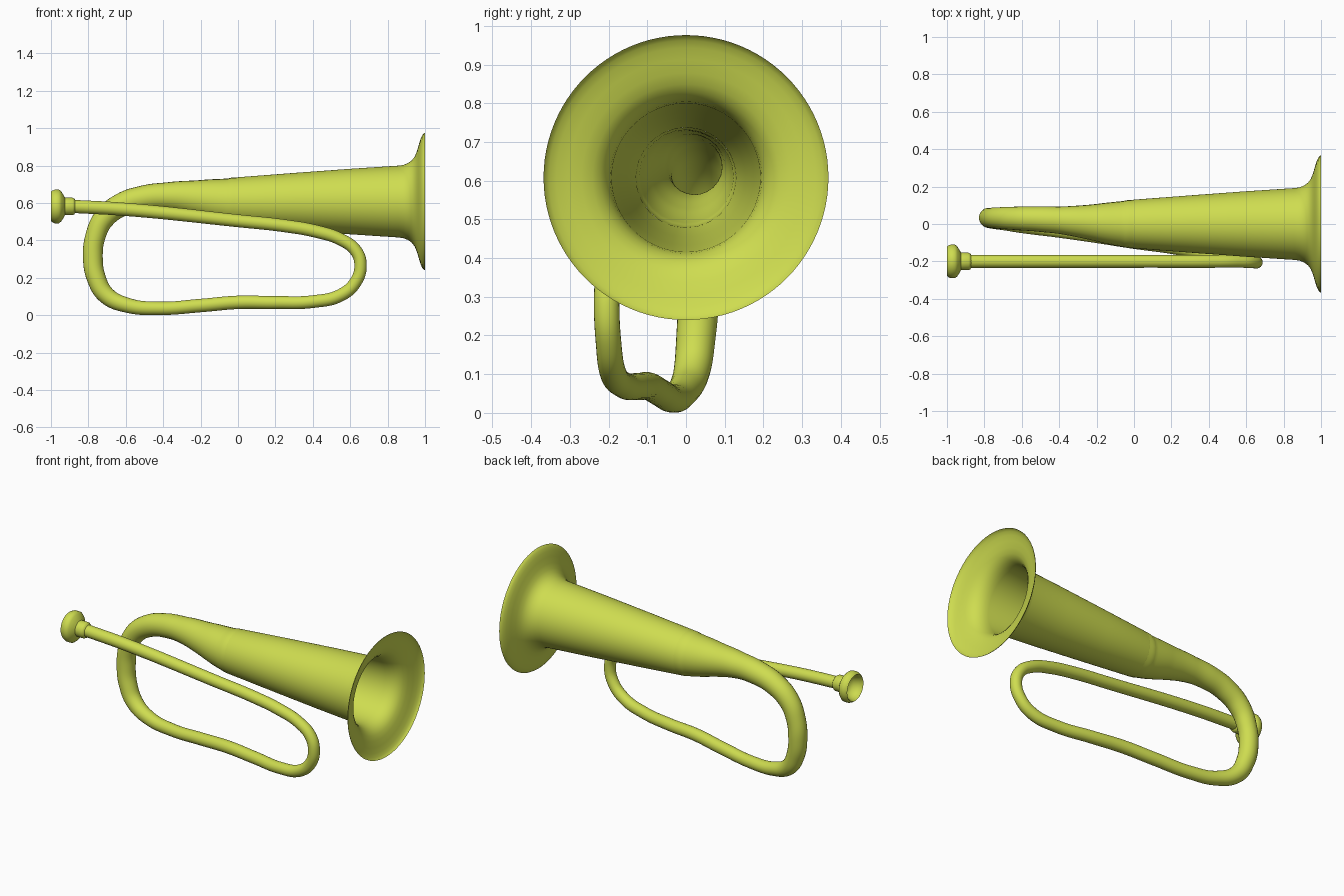
import bpy, bmesh, math

brass = bpy.data.materials.new("yellow_brass")
brass.diffuse_color = (0.62, 0.72, 0.08, 1)


def lathe(name, profile, y, z, sides=64, angle=40):
    """Revolve (x, radius) points around an axis parallel to x."""
    bm = bmesh.new()
    rings = []
    for x, r in profile:
        ring = []
        for i in range(sides):
            a = 2 * math.pi * i / sides
            ring.append(bm.verts.new((x, y + r * math.cos(a), z + r * math.sin(a))))
        rings.append(ring)
    for a, b in zip(rings, rings[1:]):
        for i in range(sides):
            j = (i + 1) % sides
            bm.faces.new((a[i], a[j], b[j], b[i]))
    me = bpy.data.meshes.new(name)
    bm.to_mesh(me)
    bm.free()
    ob = bpy.data.objects.new(name, me)
    bpy.context.collection.objects.link(ob)
    me.materials.append(brass)
    select(ob)
    bpy.ops.object.shade_smooth_by_angle(angle=math.radians(angle))
    return ob


def select(ob):
    bpy.ops.object.select_all(action='DESELECT')
    ob.select_set(True)
    bpy.context.view_layer.objects.active = ob


def pipe(name, points):
    """Smooth tube through (x, y, z, radius) points."""
    cu = bpy.data.curves.new(name, 'CURVE')
    cu.dimensions = '3D'
    cu.bevel_depth = 1
    cu.bevel_resolution = 10
    cu.resolution_u = 10
    sp = cu.splines.new('BEZIER')
    sp.radius_interpolation = 'CARDINAL'
    sp.bezier_points.add(len(points) - 1)
    for bp, (x, y, z, r) in zip(sp.bezier_points, points):
        bp.co = (x, y, z)
        bp.radius = r
        bp.handle_left_type = bp.handle_right_type = 'AUTO'
    cu.materials.append(brass)
    ob = bpy.data.objects.new(name, cu)
    bpy.context.collection.objects.link(ob)
    select(ob)
    bpy.ops.object.convert(target='MESH')
    ob = bpy.context.object
    bpy.ops.object.shade_smooth()
    return ob


# one coiled tube from the mouthpiece, round both bends, widening into the bell
pipe("coiled_tube", [
    (-0.90, -0.20, 0.583, 0.035), (-0.60, -0.20, 0.566, 0.035),
    (0.00, -0.20, 0.505, 0.034), (0.25, -0.20, 0.478, 0.034),
    (0.42, -0.20, 0.448, 0.034), (0.55, -0.20, 0.405, 0.033),
    (0.63, -0.203, 0.345, 0.033), (0.655, -0.205, 0.27, 0.033),
    (0.63, -0.20, 0.18, 0.033), (0.55, -0.19, 0.108, 0.034),
    (0.40, -0.163, 0.073, 0.034), (0.20, -0.125, 0.068, 0.035),
    (0.00, -0.097, 0.069, 0.036), (-0.20, -0.066, 0.052, 0.036),
    (-0.42, -0.035, 0.037, 0.036), (-0.59, -0.01, 0.053, 0.040),
    (-0.705, 0.015, 0.108, 0.047), (-0.758, 0.026, 0.20, 0.051),
    (-0.776, 0.033, 0.31, 0.053), (-0.763, 0.033, 0.42, 0.054),
    (-0.715, 0.032, 0.52, 0.058), (-0.62, 0.030, 0.592, 0.063),
    (-0.50, 0.026, 0.627, 0.068), (-0.36, 0.018, 0.636, 0.077),
    (-0.20, 0.008, 0.624, 0.100), (-0.06, 0.001, 0.610, 0.122),
    (0.00, 0.0, 0.608, 0.130)])

# bell: long cone ending in a wide flare
lathe("bell", [
    (-0.005, 0.129), (0.0, 0.130), (0.30, 0.153), (0.60, 0.175), (0.86, 0.192),
    (0.885, 0.196), (0.91, 0.206), (0.93, 0.221), (0.945, 0.241), (0.957, 0.270),
    (0.967, 0.305), (0.976, 0.335), (0.985, 0.354), (0.993, 0.364), (1.0, 0.368)],
    0.0, 0.608, 96)

# mouthpiece: rounded rim, hollow cup inside, narrow collar onto the tube
lathe("mouthpiece", [
    (-0.93, 0.008), (-0.935, 0.035), (-0.95, 0.056), (-0.975, 0.067), (-0.993, 0.072),
    (-1.0, 0.078), (-0.993, 0.084), (-0.98, 0.090), (-0.957, 0.090), (-0.945, 0.080),
    (-0.932, 0.060), (-0.925, 0.047), (-0.885, 0.047), (-0.875, 0.042), (-0.87, 0.034)],
    -0.20, 0.582, 48)
